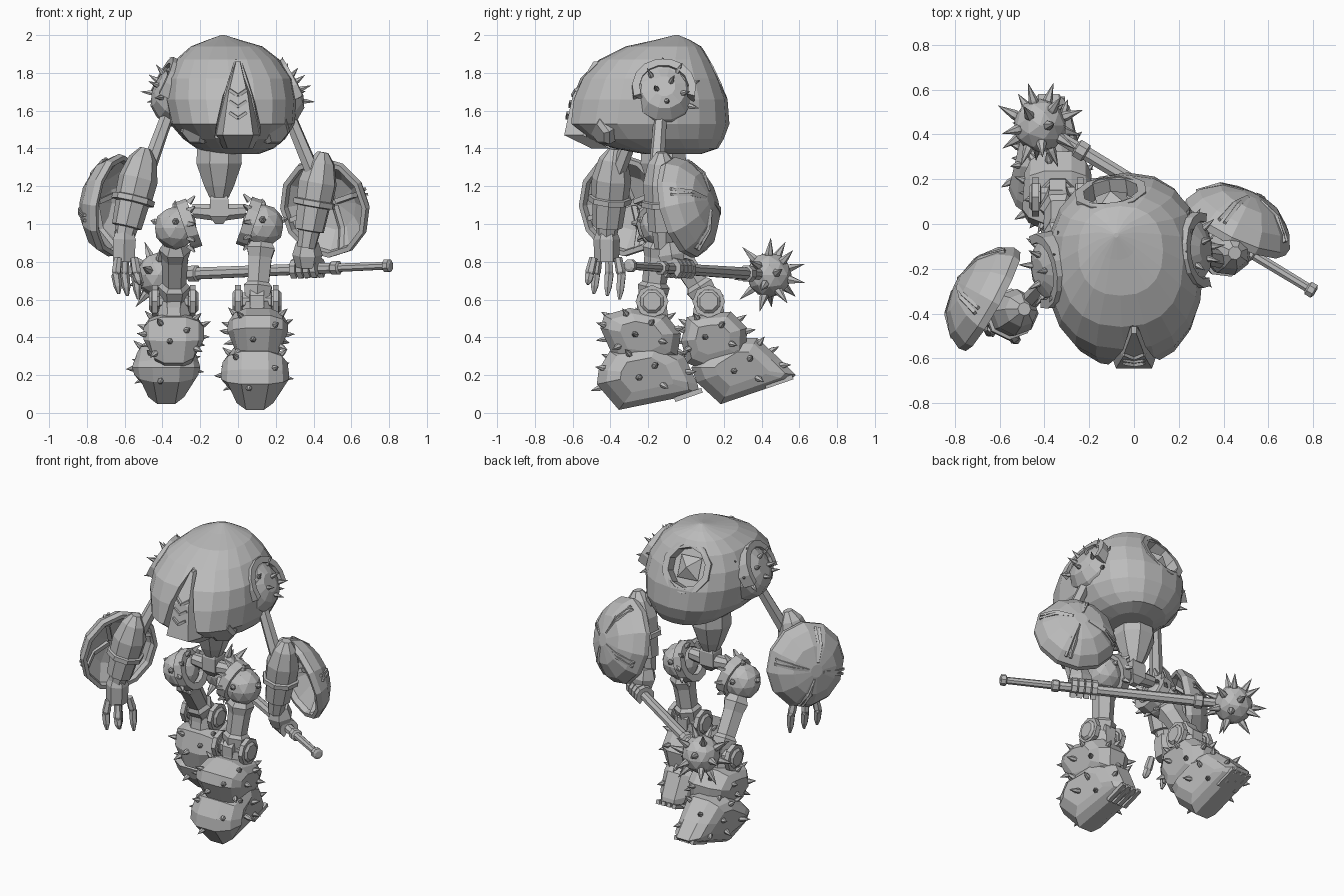
import bpy, bmesh, math
from mathutils import Vector, Matrix
from mathutils.bvhtree import BVHTree

cube = bpy.data.objects.get("Cube")
if cube:
    bpy.data.objects.remove(cube, do_unlink=True)
metal = bpy.data.materials.new("plain grey")
metal.use_nodes = True
metal.diffuse_color = (0.5, 0.5, 0.5, 1)
metal.node_tree.nodes["Principled BSDF"].inputs["Base Color"].default_value = metal.diffuse_color

def finish(name, bm):
    bmesh.ops.recalc_face_normals(bm, faces=bm.faces)
    mesh = bpy.data.meshes.new(name)
    bm.to_mesh(mesh)
    mesh.materials.append(metal)
    ob = bpy.data.objects.new(name, mesh)
    bpy.context.collection.objects.link(ob)
    return ob

def loft(bm, rings):
    loops = [[bm.verts.new(p) for p in ring] for ring in rings]
    n = len(loops[0])
    for a, b in zip(loops, loops[1:]):
        for i in range(n):
            bm.faces.new((a[i], a[(i + 1) % n], b[(i + 1) % n], b[i]))
    bm.faces.new(loops[0][::-1])
    bm.faces.new(loops[-1])

def rod(bm, path, radii, n=8):
    """Faceted bar whose rings face along the whole path."""
    path = [Vector(p) for p in path]
    q = (path[-1] - path[0]).to_track_quat('Z', 'X')
    turn = [math.tau * (i + 0.5) / n for i in range(n)]
    loft(bm, [[p + q @ Vector((r * math.cos(t), r * math.sin(t), 0)) for t in turn]
              for p, r in zip(path, radii)])

def bar(bm, a, b, steps, n=8):
    """Bar from a to b with (fraction, radius) steps."""
    a, b = Vector(a), Vector(b)
    rod(bm, [a.lerp(b, f) for f, r in steps], [r for f, r in steps], n)

def ball(bm, c, r, detail=2):
    bmesh.ops.create_icosphere(bm, subdivisions=detail, radius=r, matrix=Matrix.Translation(c))

def hoop(bm, c, axis, radius, thick, depth, n=10, arc=1.0):
    """Faceted square-section ring or arch."""
    q = Vector(axis).to_track_quat('Z', 'Y')
    rings = []
    for i in range(n + 1):
        t = math.tau * arc * (i / n) + math.pi * (0.5 - arc)
        d = Vector((math.cos(t), math.sin(t), 0))
        rings.append([Vector(c) + q @ (d * (radius + s * thick) + Vector((0, 0, h * depth)))
                      for s, h in ((-1, -1), (1, -1), (1, 1), (-1, 1))])
    loft(bm, rings)

def sphere_dirs(n):
    for i in range(n):
        z = 1 - (2 * i + 1) / n
        s = math.sqrt(1 - z * z)
        yield Vector((s * math.cos(i * 2.4), s * math.sin(i * 2.4), z))

def add_spikes(bm, c, dirs, length, width):
    """Cones where rays towards c meet the shell."""
    tree = BVHTree.FromBMesh(bm)
    hits = [(tree.ray_cast(Vector(c) + d * 2, -d), d) for d in dirs]
    for (p, normal, _, _), d in hits:
        if p:
            out = ((normal if normal.dot(d) > 0 else -normal) + d).normalized()
            rod(bm, [p - out * 0.02, p + out * 0.01, p + out * length], [width, width, 0.001], 6)

# torso: stacked rings (height, x min, x max, y min, y max)
SHELL = [(1.37, -.15, .11, -.22, .08), (1.4, -.22, .19, -.38, .17), (1.45, -.29, .25, -.54, .2),
         (1.53, -.36, .3, -.64, .23), (1.66, -.39, .31, -.61, .22), (1.77, -.38, .29, -.56, .18),
         (1.87, -.33, .22, -.46, .13), (1.94, -.25, .13, -.32, .08), (1.975, -.16, .01, -.16, .02),
         (2.0, -.09, -.07, -.06, -.04)]
bm = bmesh.new()
rings = []
for z, x0, x1, y0, y1 in SHELL:
    ring = []
    for i in range(20):
        t = math.tau * i / 20 - math.pi / 2
        c, s = math.cos(t), math.sin(t)
        ring.append(Vector(((x0 + x1) / 2 + (x1 - x0) / 2 * math.copysign(abs(c) ** .85, c),
                            (y0 + y1) / 2 + (y1 - y0) / 2 * math.copysign(abs(s) ** .85, s), z)))
    rings.append(ring)
loft(bm, rings)
torso = finish("torso_shell", bm)

def chest(z):
    return -.645 + .25 * (z - 1.5) + .36 * max(0, z - 1.68)

# shallow hatch recess in the back and a wedge groove down the chest
hatch, tilt = Vector((-.1, .11, 1.77)), Vector((-.12, .88, .42)).normalized()
bm = bmesh.new()
rod(bm, [hatch - tilt * .04, hatch + tilt * .3], [.14, .14], 10)
loft(bm, [[Vector((x, y, z)) for x, y in ((-w, -.9), (w, -.9), (w * .75, back), (-w * .75, back))]
          for z, w, back in ((1.3, .19, -.4), (1.45, .165, -.53), (1.68, .1, chest(1.68) + .07), (1.87, .02, chest(1.87) + .03))])
cutter = finish("torso_cutter", bm)
cutter.hide_render = cutter.hide_viewport = True
cut = torso.modifiers.new("torso recesses", 'BOOLEAN')
cut.operation, cut.object, cut.solver = 'DIFFERENCE', cutter, 'EXACT'
bm = bmesh.new()
hoop(bm, hatch, tilt, .145, .02, .04, 10)
rod(bm, [hatch + tilt * h for h in (-.06, -.01, .04)], [.06, .1, .004], 4)
finish("hatch_rim", bm)

# keel and chevrons on the chest
bm = bmesh.new()
loft(bm, [[Vector((-w, y + .1, z)), Vector((-w * .7, y, z)), Vector((w * .7, y, z)), Vector((w, y + .1, z))]
          for z, w, y in ((1.4, .08, -.5), (1.47, .115, chest(1.5)), (1.68, .075, chest(1.68)), (1.86, .015, chest(1.86)))])
for z in (1.56, 1.62, 1.68):
    for side in (-1, 1):
        rod(bm, [(side * .045, chest(z + .03), z + .03), (0, chest(z), z)], [.011, .011], 4)
finish("chest_keel", bm)

# vents under the chest
bm = bmesh.new()
for side in (-1, 1):
    a = Vector((-.015 + side * .16, -.37, 1.54))
    bar(bm, a, a + Vector((side * .07, -.1, -.06)), [(0, .09), (.85, .085), (1, .06)], 6)
finish("vents", bm)

# shoulders: spiked domes with arched rims
for label, c, axis in (("left", (.24, -.12, 1.69), (.9, .05, .45)), ("right", (-.35, -.2, 1.7), (-.9, -.15, .45))):
    c, axis = Vector(c), Vector(axis).normalized()
    bm = bmesh.new()
    bar(bm, c - axis * .08, c + axis * .09, [(0, .17), (.5, .16), (.85, .12), (1, .06)], 12)
    add_spikes(bm, c - axis * .06, [d for d in sphere_dirs(40) if d.dot(axis) > .1 and d.z > -.25], .06, .014)
    hoop(bm, c + axis * .04, axis, .15, .02, .04, 9, .6)
    ball(bm, c + axis * .05 - Vector((0, 0, .08)), .06, 1)
    finish(label + "_shoulder", bm)

# arms: slim upper bar and bulky forearm
ARMS = {"left": ((.24, -.13, 1.65), (.41, -.16, 1.24), (.45, -.13, 1.38), (.37, -.12, .92)),
        "right": ((-.35, -.22, 1.64), (-.48, -.36, 1.28), (-.49, -.38, 1.4), (-.6, -.42, .94))}
for label, (shoulder, elbow, top, wrist) in ARMS.items():
    bm = bmesh.new()
    bar(bm, shoulder, elbow, [(0, .035), (.1, .045), (.15, .035), (1, .042)], 6)
    finish(label + "_upper_arm", bm)
    bm = bmesh.new()
    bar(bm, top, wrist, [(0, .03), (.12, .075), (.35, .105), (.55, .1), (.56, .115), (.62, .115),
                         (.63, .09), (.9, .08), (.91, .06), (1.1, .05)], 8)
    finish(label + "_forearm", bm)

# shields: hollow domes with seams outside and ribs inside
for label, c, axis in (("left", (.465, 0, 1.09), (.42, .87, .24)), ("right", (-.66, -.33, 1.1), (-.87, .48, .12))):
    c, axis = Vector(c), Vector(axis).normalized()
    side = Vector((axis.y, -axis.x, 0)).normalized()
    up = side.cross(axis)

    def dome(t, r, h):
        return c + side * (r * .97 * math.cos(t)) + up * (r * 1.03 * math.sin(t)) + axis * h
    bm = bmesh.new()
    loft(bm, [[dome(math.tau * i / 12, r, h) for i in range(12)] for r, h in
              ((.03, .11), (.14, .085), (.23, 0), (.235, -.035), (.26, -.035), (.265, 0),
               (.23, .065), (.15, .125), (.04, .15))])
    for k in range(4):
        t = math.tau * k / 4 + .3
        for w in (-.06, .06):
            rod(bm, [dome(t, .05, .145), dome(t + w, .16, .117), dome(t + w, .245, .04)], [.01, .012, .01], 4)
        rod(bm, [dome(t, .02, .1), dome(t, .14, .08), dome(t, .24, -.02)], [.018, .018, .018], 4)
    finish(label + "_shield", bm)

# hands: open right hand, gripping left hand
bm = bmesh.new()
palm = Vector((-.6, -.42, .9))
bar(bm, palm + Vector((0, 0, .07)), palm - Vector((.005, 0, .1)), [(0, .05), (.3, .07), (1, .065)], 6)
for dx, dy, low in ((-.035, -.045, .63), (0, .01, .62), (.045, .06, .6), (.05, -.07, .68)):
    a = palm + Vector((dx, dy, -.08))
    mid = a + Vector((dx * .3, dy * .3, -.09))
    bar(bm, a, mid, [(0, .022), (.8, .026), (1, .02)], 6)
    bar(bm, mid, (mid.x + .015, mid.y - .01, low), [(0, .026), (.6, .022), (1, .008)], 6)
    ball(bm, mid, .026, 1)
finish("right_hand", bm)
butt, head = Vector((.81, -.305, .78)), Vector((-.42, .44, .73))
along = (head - butt).normalized()
grip = butt.lerp(head, .36)
bm = bmesh.new()
bar(bm, grip + Vector((0, -.05, .14)), grip + Vector((0, -.03, .01)), [(0, .06), (.5, .08), (1, .06)], 6)
for k in range(4):
    hoop(bm, grip + along * (k - 1.5) * .042, along, .045, .015, .017, 8, .8)
finish("left_hand", bm)

# mace
bm = bmesh.new()
bar(bm, butt, head, [(0, .02), (.005, .035), (.025, .035), (.03, .022), (.22, .024), (.225, .038), (.25, .038),
                     (.255, .03), (.83, .034), (.835, .045), (.865, .045), (.87, .03), (1, .03)], 8)
finish("mace_shaft", bm)
bm = bmesh.new()
ball(bm, head, .12)
add_spikes(bm, head, list(sphere_dirs(19)), .09, .022)
finish("mace_head", bm)

# waist and pelvis
bm = bmesh.new()
rod(bm, [(-.1, -.12, z) for z in (1.42, 1.32, 1.2, 1.14)], [.125, .13, .085, .055], 8)
rod(bm, [(-.1, -.12, z) for z in (1.18, 1.13, 1.04, 1.0)], [.04, .07, .07, .03], 4)
rod(bm, [(-.24, -.12, 1.07), (-.1, -.12, 1.06), (.04, -.12, 1.07)], [.04, .05, .04], 8)
finish("waist", bm)

# legs: hip, thigh, knee, shin guard and foot
LEGS = {
    "left": dict(hip=(.13, -.13, .99), knee=(.1, -.18, .59), x=.09, shin_x=.105, side=1, heel=(.08, .1),
                 shin=((-.44, .52), (-.3, .56), (-.1, .52), (-.02, .42), (-.04, .3), (-.16, .24), (-.38, .27), (-.46, .45)),
                 foot=((-.41, .33), (-.15, .38), (0, .3), (.07, .15), (.08, .1), (-.36, .01), (-.48, .15), (-.47, .23))),
    "right": dict(hip=(-.33, -.13, .98), knee=(-.34, .12, .59), x=-.38, shin_x=-.34, side=-1, heel=(.56, .17),
                  shin=((0, .51), (.1, .53), (.24, .54), (.33, .45), (.32, .28), (.1, .22), (0, .26), (-.03, .38)),
                  foot=((.06, .28), (.25, .4), (.38, .4), (.5, .29), (.59, .2), (.56, .17), (.18, .04), (.05, .16), (.02, .24)))}

def guard(name, profile, x, half, spikes, taper):
    """Side outline swelling across x, narrower at the bottom and back, with spikes."""
    cy, cz = (sum(p[k] for p in profile) / len(profile) for k in (0, 1))
    low, front = min(z for y, z in profile), min(y for y, z in profile)
    bm = bmesh.new()
    loft(bm, [[Vector((x + half * f * min(1, .72 + 2 * (z - low)) * (1 - taper * (y - front)),
                       cy + (y - cy) * k, cz + (z - cz) * k))
               for y, z in profile] for f, k in ((-1, .5), (-.82, .78), (-.4, .97), (.4, .97), (.82, .78), (1, .5))])
    add_spikes(bm, (x, cy, cz), [d for d in sphere_dirs(spikes) if -.5 < d.z < .75], .05, .016)
    finish(name, bm)

for label, g in LEGS.items():
    hip, knee, s = Vector(g["hip"]), Vector(g["knee"]), g["side"]
    bm = bmesh.new()
    ball(bm, hip, .115)
    add_spikes(bm, hip, [Vector(d).normalized() for d in ((s, 0, .3), (0, -1, .3), (0, 1, .3), (0, 0, 1))], .03, .018)
    hoop(bm, hip - Vector((s * .07, 0, -.02)), (s, 0, -.35), .11, .022, .03, 12)
    for k in range(10):
        d = Vector((0, math.cos(math.tau * k / 10), math.sin(math.tau * k / 10)))
        a = hip + Vector((-s * .07, 0, .02)) + d * .12
        bar(bm, a, a + d * .035 - Vector((s * .03, 0, 0)), [(0, .02), (1, .006)], 4)
    finish(label + "_hip", bm)
    bm = bmesh.new()
    bar(bm, hip, knee, [(.2, .06), (.3, .085), (.42, .07), (.75, .065), (.8, .085), (1, .07)], 6)
    finish(label + "_thigh", bm)
    bm = bmesh.new()
    reach = Vector((.13, 0, 0))
    bar(bm, knee - reach, knee + reach, [(0, .05), (.05, .065), (.2, .065), (.21, .05), (.35, .05), (.36, .085),
                                         (.64, .085), (.65, .05), (.79, .05), (.8, .065), (.95, .065), (1, .05)], 8)
    rod(bm, [knee, (g["shin_x"], knee.y, .4)], [.08, .11], 8)
    for dx in (-.1, .1):
        hoop(bm, knee + Vector((dx, 0, 0)), (1, 0, 0), .075, .012, .015, 8)
    finish(label + "_knee", bm)
    guard(label + "_shin_guard", g["shin"], g["shin_x"], .16, 28, .2)
    guard(label + "_foot", g["foot"], g["x"], .18, 24, .65)
    # sole treads under the raised end
    bm = bmesh.new()
    y, z = g["heel"]
    for dx in (-.06, -.02, .02, .06):
        rod(bm, [(g["x"] + dx, y - .14, z - .03), (g["x"] + dx, y + .005, z + .02)], [.018, .018], 4)
    finish(label + "_treads", bm)
